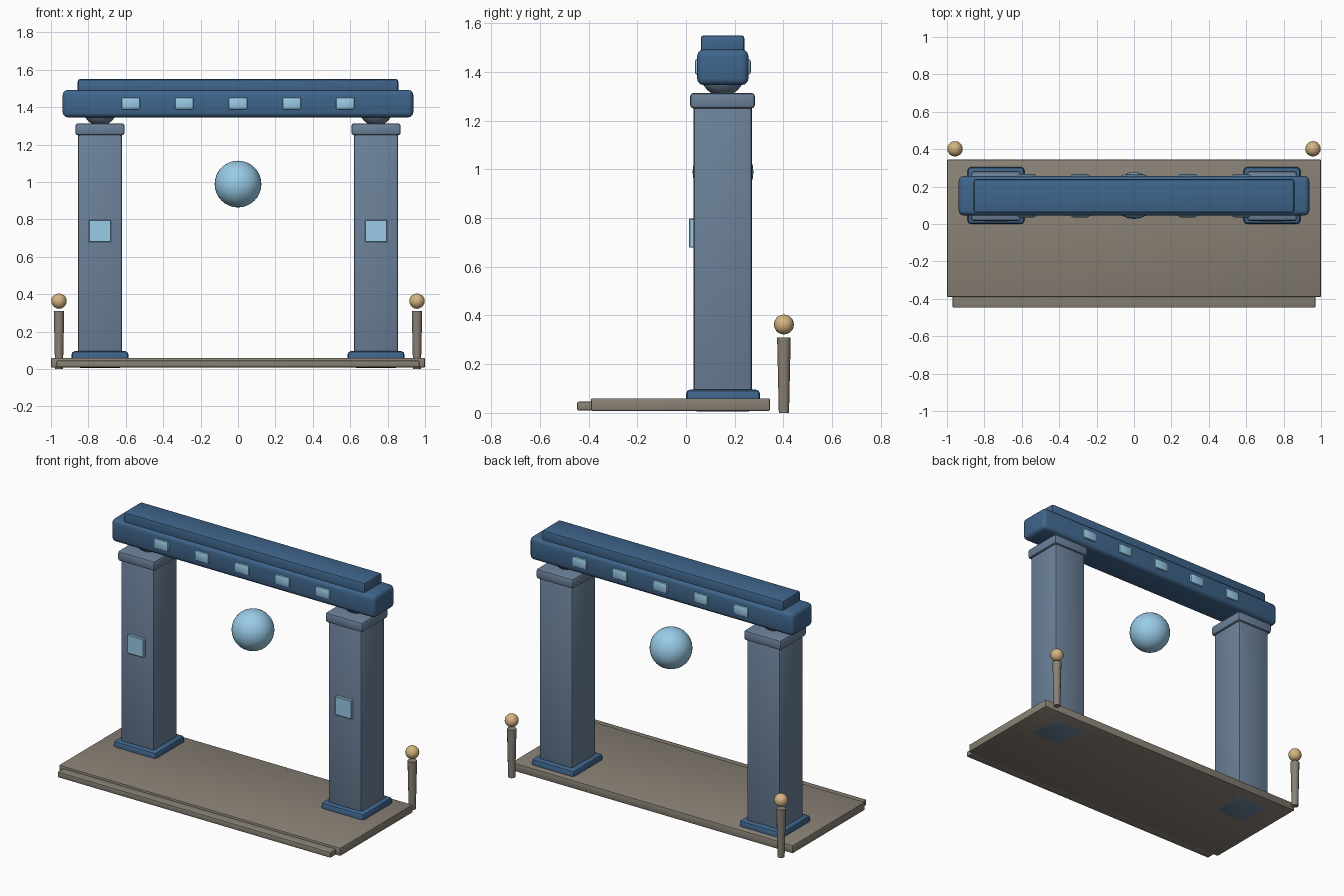
import bpy, math

if "Cube" in bpy.data.objects:
    bpy.data.objects.remove(bpy.data.objects["Cube"])

def material(name, rgb):
    m = bpy.data.materials.new(name)
    m.diffuse_color = (*rgb, 1)
    m.use_nodes = True
    m.node_tree.nodes["Principled BSDF"].inputs["Base Color"].default_value = m.diffuse_color
    return m

STONE = material("stone", (0.25, 0.22, 0.18))
SLATE = material("slate", (0.15, 0.22, 0.32))
BLUE = material("deep_blue", (0.05, 0.13, 0.26))
GLOW = material("pale_blue", (0.32, 0.60, 0.80))
GOLD = material("gold", (0.66, 0.46, 0.22))

def finish(name, mat):
    ob = bpy.context.object
    ob.name = name
    ob.data.materials.append(mat)
    bpy.ops.object.shade_smooth_by_angle(angle=math.radians(35))
    return ob

def box(name, x, y, z, mat, bevel=0.0, segments=2):
    """Box from (min, max) ranges with an optional rounded edge."""
    bpy.ops.mesh.primitive_cube_add(size=1, location=[(a + b) / 2 for a, b in (x, y, z)])
    ob = bpy.context.object
    ob.scale = [b - a for a, b in (x, y, z)]
    bpy.ops.object.transform_apply(location=False, rotation=False, scale=True)
    if bevel:
        mod = ob.modifiers.new("bevel", 'BEVEL')
        mod.width, mod.segments = bevel, segments
        bpy.ops.object.modifier_apply(modifier="bevel")
    return finish(name, mat)

def ball(name, loc, r, mat, seg=32):
    bpy.ops.mesh.primitive_uv_sphere_add(segments=seg, ring_count=seg // 2, radius=r, location=loc)
    return finish(name, mat)

def around(c, half):
    return (c - half, c + half)

# Platform and front step
box("platform", (-1, 1), (-0.39, 0.345), (0.008, 0.06), STONE, 0.006)
box("front_step", (-0.97, 0.97), (-0.447, -0.36), (0.01, 0.046), STONE, 0.006)

for side, s in (("left", -1), ("right", 1)):
    cx = s * 0.738
    # Pillar with base, cap, bearing ball and front panel
    box(side + "_pillar", around(cx, 0.118), (0.03, 0.27), (0.006, 1.27), SLATE, 0.014)
    box(side + "_pillar_base", around(cx, 0.152), (0.0, 0.304), (0.03, 0.096), BLUE, 0.018)
    box(side + "_pillar_cap", around(cx, 0.132), (0.017, 0.283), (1.25, 1.314), SLATE, 0.014)
    ball(side + "_bearing", (cx, 0.15, 1.39), 0.09, SLATE, 24)
    box(side + "_panel", around(cx, 0.059), (0.012, 0.05), (0.678, 0.798), GLOW, 0.004, 1)
    # Rear lamp post, wider at the top
    px = s * 0.957
    bpy.ops.mesh.primitive_cone_add(vertices=12, radius1=0.021, radius2=0.028,
                                    depth=0.31, location=(px, 0.402, 0.155))
    finish(side + "_lamp_post", STONE)
    ball(side + "_lamp", (px, 0.402, 0.363), 0.041, GOLD, 20)

# Lintel, top slab and studs showing on front and back
box("lintel", (-0.937, 0.937), (0.046, 0.256), (1.346, 1.492), BLUE, 0.026, 3)
box("top_slab", (-0.857, 0.857), (0.061, 0.24), (1.47, 1.55), BLUE, 0.012)
for i in range(5):
    box(f"stud_{i + 1}", around((i - 2) * 0.287, 0.05), (0.036, 0.266), (1.388, 1.453), GLOW, 0.01)

# Floating orb in the gateway
ball("orb", (0, 0.152, 0.989), 0.125, GLOW)
